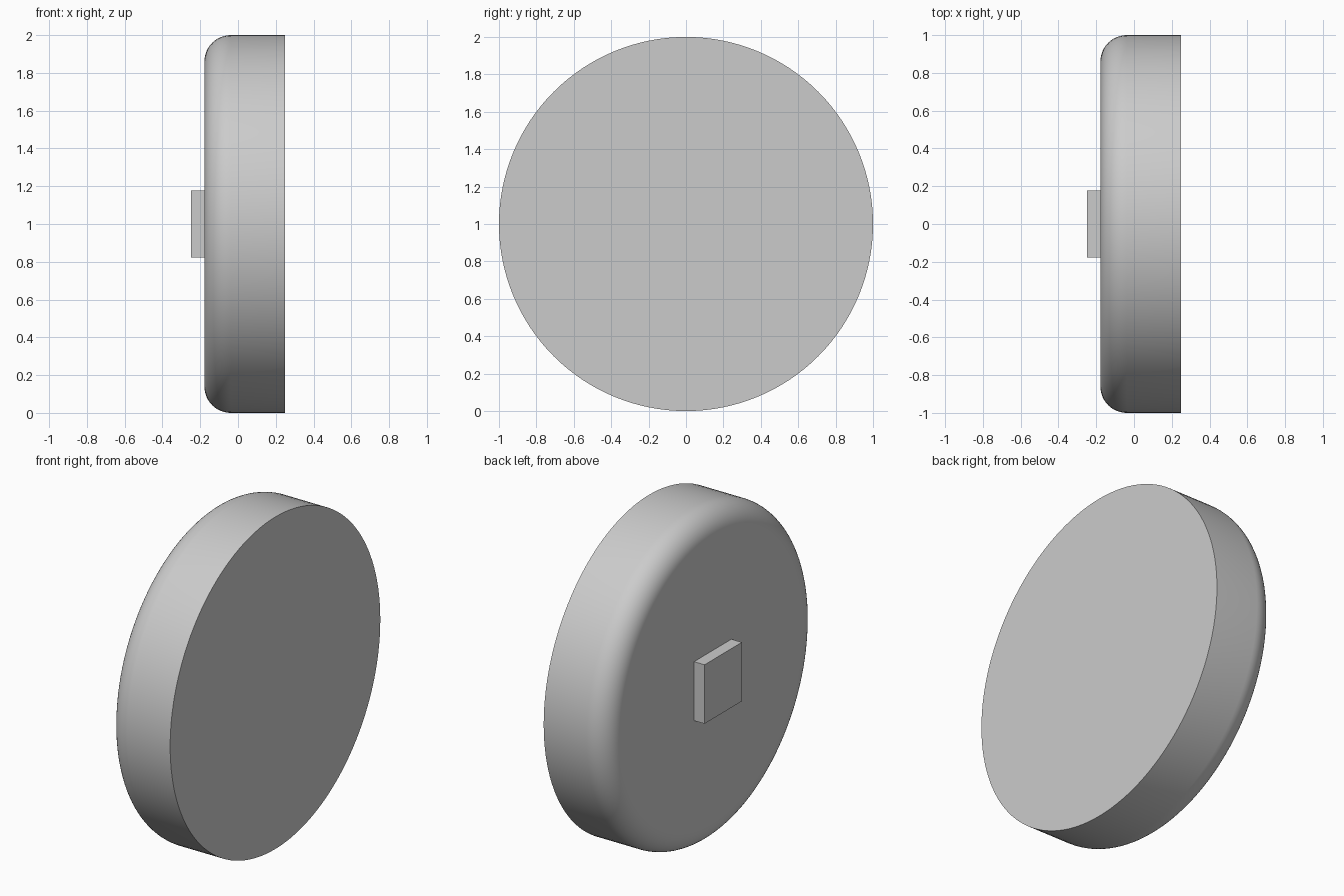
import bpy, bmesh, math
from mathutils import Matrix

cube = bpy.data.objects.get("Cube")
if cube:
    bpy.data.objects.remove(cube, do_unlink=True)

GREY = (0.6, 0.6, 0.6, 1.0)
grey = bpy.data.materials.new("plain grey")
grey.use_nodes = True
grey.diffuse_color = GREY
grey.node_tree.nodes["Principled BSDF"].inputs["Base Color"].default_value = GREY

BOSS_X, BACK_X, FACE_X = -0.248, -0.178, 0.248
RADIUS, FILLET, CENTRE_Z = 1.0, 0.14, 1.0


def add_object(name, bm):
    mesh = bpy.data.meshes.new(name)
    bmesh.ops.recalc_face_normals(bm, faces=bm.faces)
    bm.to_mesh(mesh)
    bm.free()
    mesh.materials.append(grey)
    obj = bpy.data.objects.new(name, mesh)
    bpy.context.collection.objects.link(obj)
    return obj


# Round disc lying along x, with the rim of its back rounded over
bm = bmesh.new()
place = Matrix.Translation(((BACK_X + FACE_X) / 2, 0, CENTRE_Z)) @ Matrix.Rotation(math.pi / 2, 4, "Y")
bmesh.ops.create_cone(bm, cap_ends=True, segments=128, radius1=RADIUS, radius2=RADIUS,
                      depth=FACE_X - BACK_X, matrix=place)
rim = [e for e in bm.edges if all(v.co.x < 0 for v in e.verts)]
bmesh.ops.bevel(bm, geom=rim, offset=FILLET, offset_type="OFFSET", segments=12,
                profile=0.5, affect="EDGES")
disc = add_object("disc", bm)
bpy.context.view_layer.objects.active = disc
disc.select_set(True)
bpy.ops.object.shade_smooth_by_angle(angle=math.radians(30))

# Square boss in the middle of the back, slightly sunk into the disc
bm = bmesh.new()
sunk = 0.02
depth = BACK_X + sunk - BOSS_X
place = Matrix.Translation((BOSS_X + depth / 2, 0, CENTRE_Z)) @ Matrix.Diagonal((depth, 0.355, 0.355, 1))
bmesh.ops.create_cube(bm, size=1, matrix=place)
add_object("square_boss", bm)
